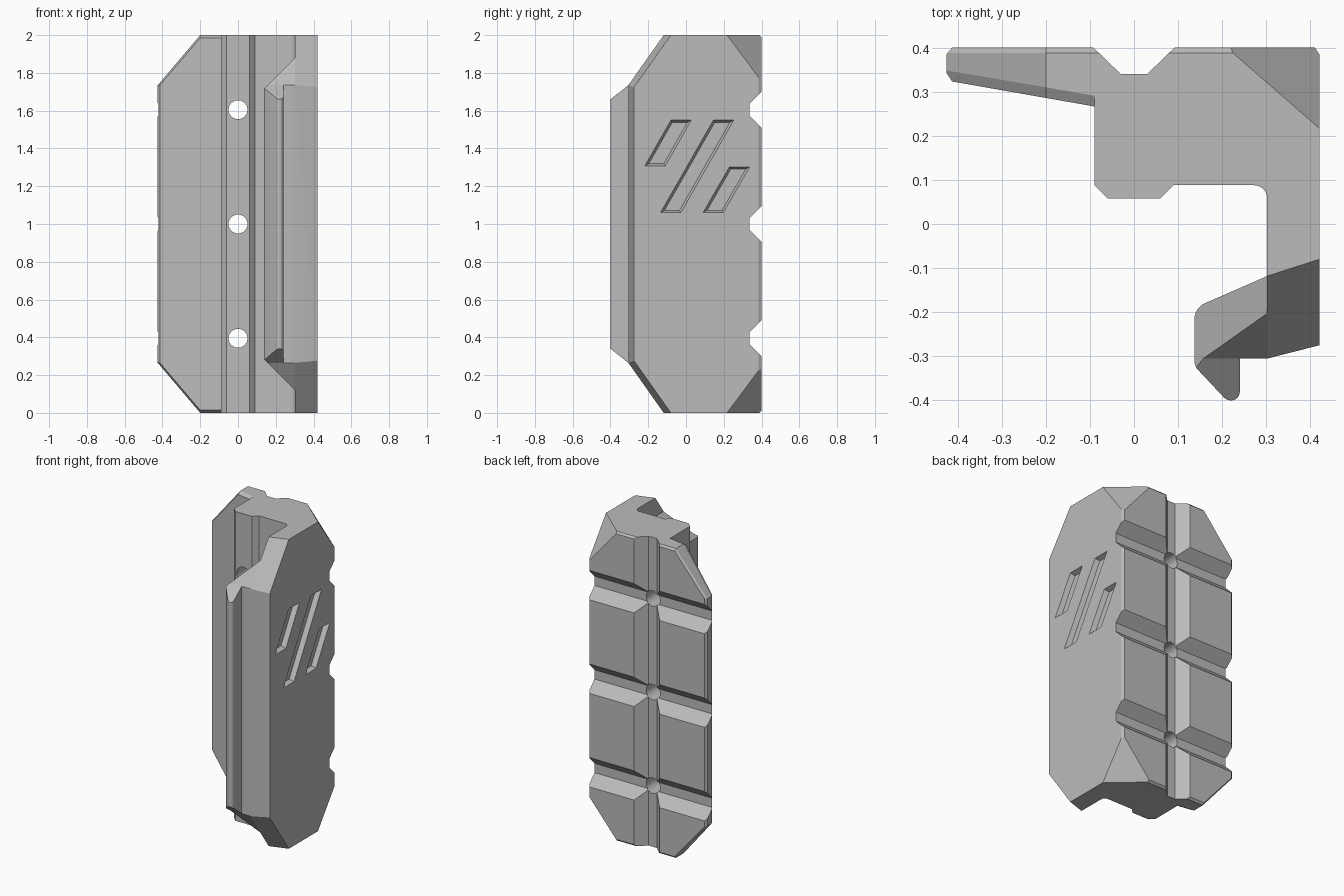
import bpy, bmesh, math
from mathutils import Vector
from mathutils.geometry import normal as plane_normal

cube = bpy.data.objects.get("Cube")
if cube:
    bpy.data.objects.remove(cube, do_unlink=True)

grey = bpy.data.materials.new("plain grey")
grey.use_nodes = True
grey.diffuse_color = (0.5, 0.5, 0.5, 1)
grey.node_tree.nodes["Principled BSDF"].inputs["Base Color"].default_value = (0.5, 0.5, 0.5, 1)
TOP = 2.0


def rounded(points, steps=6):
    """Outline with an optional fillet radius as third value of a point."""
    out = []
    for i, p in enumerate(points):
        c = Vector(p[:2])
        if len(p) == 2:
            out.append(c)
            continue
        a = (Vector(points[i - 1][:2]) - c).normalized()
        b = (Vector(points[(i + 1) % len(points)][:2]) - c).normalized()
        half = a.angle(b) / 2
        t = p[2] / math.tan(half)
        centre = c + (a + b).normalized() * p[2] / math.sin(half)
        start, end = c + a * t - centre, c + b * t - centre
        sweep = start.angle_signed(end)
        for k in range(steps + 1):
            f = k / steps
            w = start * math.sin((1 - f) * sweep) + end * math.sin(f * sweep)
            out.append(centre + w / math.sin(sweep))
    return out


def finish(bm, name):
    bmesh.ops.recalc_face_normals(bm, faces=bm.faces)
    mesh = bpy.data.meshes.new(name)
    bm.to_mesh(mesh)
    bm.free()
    mesh.materials.append(grey)
    obj = bpy.data.objects.new(name, mesh)
    bpy.context.collection.objects.link(obj)
    return obj


def loft(name, ring_a, ring_b, planes=()):
    """Solid between two rings, trimmed by planes at both ends of z."""
    bm = bmesh.new()
    a = [bm.verts.new(v) for v in ring_a]
    b = [bm.verts.new(v) for v in ring_b]
    bm.faces.new(a)
    bm.faces.new(b)
    for i in range(len(a)):
        bm.faces.new((a[i - 1], a[i], b[i], b[i - 1]))
    keep = sum((v.co for v in bm.verts), Vector()) / len(bm.verts)
    for plane in planes:
        for flip in (False, True):
            pts = [Vector((x, y, TOP - z if flip else z)) for x, y, z in plane]
            n = plane_normal(pts)
            if n.dot(keep - pts[0]) > 0:
                n = -n
            bmesh.ops.bisect_plane(bm, geom=bm.verts[:] + bm.edges[:] + bm.faces[:], dist=1e-5,
                                   plane_co=pts[0], plane_no=n, clear_outer=True)
            bmesh.ops.holes_fill(bm, edges=[e for e in bm.edges if e.is_boundary], sides=0)
    return finish(bm, name)


def column(name, outline, planes=()):
    pts = rounded(outline)
    return loft(name, [(p.x, p.y, 0) for p in pts], [(p.x, p.y, TOP) for p in pts], planes)


def combine(target, tool, operation):
    mod = target.modifiers.new(operation, 'BOOLEAN')
    mod.operation, mod.solver, mod.object = operation, 'EXACT', tool
    bpy.context.view_layer.objects.active = target
    bpy.ops.object.modifier_apply(modifier=mod.name)
    bpy.data.objects.remove(tool, do_unlink=True)


# End trims
side_trim = [(0.302, -0.118, 2), (0.42, -0.08, 2), (0.302, -0.305, 1.735)]
hook_trim = [(0.302, -0.118, 2), (0.1, -0.118, 2), (0.302, -0.305, 1.735)]
hook_slope = [(0.302, 0, 1.88), (0.302, 1, 1.88), (0.14, 0, 1.718)]
tip_trim = [(0, -0.305, 1.735), (1, -0.305, 1.735), (0, -0.4, 1.66)]
corner_trim = [(0.21, 0.4, 2), (0.42, 0.217, 2), (0.42, 0.4, 1.755)]
back_edge = [(0, 0.388, 2), (1, 0.388, 2), (0, 0.4, 1.988)]
wing_trim = [(-0.2, 0, 2), (-0.2, 1, 2), (-0.425, 0, 1.735)]
wing_back_edge = [(-0.2, 0.388, 2), (-0.425, 0.388, 1.735), (-0.2, 0.4, 1.988)]
wing_front_edge = [(-0.2, 0.31, 2), (-0.425, 0.348, 1.735), (-0.2, 0.285, 1.985)]
wing_top_edge = [(-0.2, 0.31, 2), (-0.08, 0.289, 2), (-0.2, 0.285, 1.985)]

# Spine and side plate with the vertical back channel
body = column("clip_body", [
    (0.092, 0.4), (0.03, 0.34), (-0.03, 0.34), (-0.09, 0.398), (-0.09, 0.088), (-0.06, 0.058),
    (0.06, 0.058), (0.09, 0.088), (0.302, 0.088, 0.03), (0.302, -0.305), (0.42, -0.275),
    (0.42, 0.385), (0.41, 0.4)], [side_trim, corner_trim, back_edge])

# Thin wing
wing = column("wing", [
    (-0.092, 0.4), (-0.412, 0.4), (-0.425, 0.385), (-0.425, 0.342), (-0.412, 0.323),
    (-0.07, 0.263), (-0.07, 0.378)],
    [wing_trim, back_edge, wing_back_edge, wing_front_edge, wing_top_edge])

# Hook and its pointed lip
hook = column("hook", [(0.302, -0.118), (0.137, -0.19, 0.04), (0.137, -0.305), (0.302, -0.305)],
              [hook_trim, hook_slope])
lip = column("hook_lip", [(0.137, -0.3), (0.137, -0.322, 0.03), (0.21, -0.4, 0.025),
                          (0.24, -0.4, 0.02), (0.24, -0.3)], [tip_trim, hook_slope])
for part in (wing, hook, lip):
    combine(body, part, 'UNION')

# Cross grooves and through holes
for z in (0.395, 1.0, 1.605):
    section = [(0.45, 0.145), (0.335, 0.03), (0.335, -0.03), (0.45, -0.145)]
    groove = loft("groove_cutter", [(-0.6, y, z + h) for y, h in section],
                  [(0.6, y, z + h) for y, h in section])
    combine(body, groove, 'DIFFERENCE')
    circle = [(0.05 * math.cos(i * math.tau / 32), 0.05 * math.sin(i * math.tau / 32)) for i in range(32)]
    hole = loft("hole_cutter", [(x, -0.05, z + h) for x, h in circle],
                [(x, 0.6, z + h) for x, h in circle])
    combine(body, hole, 'DIFFERENCE')

# Slanted recesses in the side plate: top start y, top z, bottom start y, bottom z
for y1, z1, y0, z0 in ((-0.08, 1.55, -0.218, 1.307), (0.145, 1.55, -0.135, 1.06), (0.23, 1.303, 0.09, 1.06)):
    def ring(x, inset):
        s = inset * 1.2
        lean = (y1 - y0) / (z1 - z0) * inset
        low, high = y0 + lean, y1 - lean
        return [(x, low + s, z0 + inset), (x, low + 0.108 - s, z0 + inset),
                (x, high + 0.108 - s, z1 - inset), (x, high + s, z1 - inset)]
    combine(body, loft("recess_cutter", ring(0.39, 0.012), ring(0.425, -0.002)), 'DIFFERENCE')

# Smooth fillets, sharp edges elsewhere
bpy.ops.object.select_all(action='DESELECT')
body.select_set(True)
bpy.context.view_layer.objects.active = body
bpy.ops.object.shade_smooth_by_angle(angle=math.radians(20))
